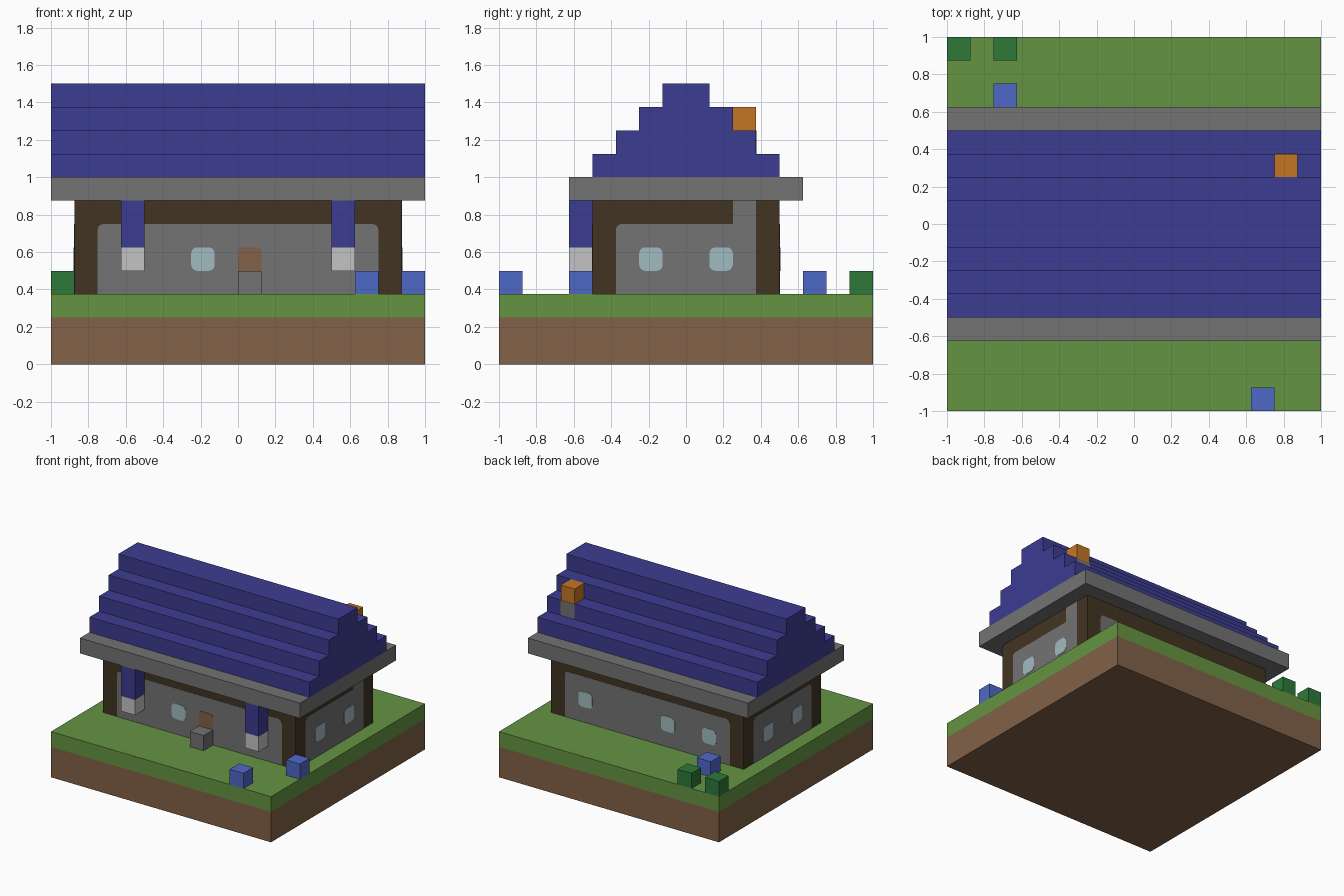
import bpy, bmesh, math
from mathutils import Matrix

if "Cube" in bpy.data.objects:
    bpy.data.objects.remove(bpy.data.objects["Cube"], do_unlink=True)

U = 0.125  # one block


def material(name, r, g, b):
    lin = [c / 12.92 if c <= 0.04045 else ((c + 0.055) / 1.055) ** 2.4
           for c in (r / 255, g / 255, b / 255)] + [1.0]
    m = bpy.data.materials.new(name)
    m.use_nodes = True
    m.diffuse_color = lin
    bsdf = m.node_tree.nodes["Principled BSDF"]
    bsdf.inputs["Base Color"].default_value = lin
    bsdf.inputs["Roughness"].default_value = 0.9
    return m


DIRT = material("dirt brown", 130, 97, 72)
GRASS = material("grass green", 101, 148, 66)
STONE = material("stone grey", 115, 115, 115)
TIMBER = material("dark timber", 66, 52, 34)
ROOF = material("roof blue", 60, 60, 146)
CLOTH = material("pale white", 196, 196, 196)
GLASS = material("window glass", 161, 187, 193)
FLOWER = material("flower blue", 79, 104, 198)
BUSH = material("bush green", 46, 121, 56)
FIRE = material("chimney orange", 197, 118, 36)


def finish(name, bm, mat, matrix=Matrix()):
    bmesh.ops.recalc_face_normals(bm, faces=bm.faces)
    bm.transform(matrix)
    mesh = bpy.data.meshes.new(name)
    bm.to_mesh(mesh)
    bm.free()
    mesh.materials.append(mat)
    ob = bpy.data.objects.new(name, mesh)
    bpy.context.collection.objects.link(ob)
    return ob


def block(name, mat, x, y, z):
    """Box given by its (low, high) range on each axis, in blocks."""
    bm = bmesh.new()
    bmesh.ops.create_cube(bm, size=1)
    for v in bm.verts:
        v.co = [r[0 if c < 0 else 1] * U for r, c in zip((x, y, z), v.co)]
    return finish(name, bm, mat)


def cell(name, mat, x, y, z=3):
    return block(name, mat, (x, x + 1), (y, y + 1), (z, z + 1))


def prism(name, mat, points, depth, matrix):
    """Outline in local XZ, extruded along local -Y."""
    bm = bmesh.new()
    face = bm.faces.new([bm.verts.new((px, 0, pz)) for px, pz in points])
    new = bmesh.ops.extrude_face_region(bm, geom=[face])["geom"]
    bmesh.ops.translate(bm, vec=(0, -depth, 0),
                        verts=[g for g in new if isinstance(g, bmesh.types.BMVert)])
    return finish(name, bm, mat, matrix)


# Side name: turn about z and wall distance in blocks
SIDES = {"front": (0, 4), "right": (90, 7), "back": (180, 4), "left": (-90, 7)}


def plate(name, mat, side, u, z, depth, top=0.25, bottom=0.0):
    """Thin wall plate with rounded top and bottom corners, in blocks."""
    turn, dist = SIDES[side]
    pts = []
    corners = ((u[1], z[1], -1, -1, top, 0), (u[0], z[1], 1, -1, top, 90),
               (u[0], z[0], 1, 1, bottom, 180), (u[1], z[0], -1, 1, bottom, 270))
    for cu, cz, su, sz, r, start in corners:
        if r == 0:
            pts.append((cu * U, cz * U))
            continue
        for i in range(5):
            a = math.radians(start + i * 22.5)
            pts.append(((cu + su * r + r * math.cos(a)) * U,
                        (cz + sz * r + r * math.sin(a)) * U))
    matrix = (Matrix.Rotation(math.radians(turn), 4, "Z")
              @ Matrix.Translation((0, -dist * U, 0)))
    return prism(f"{side}_{name}", mat, pts, depth, matrix)


# Ground
block("dirt_base", DIRT, (-8, 8), (-8, 8), (0, 2))
block("grass_layer", GRASS, (-8, 8), (-8, 8), (2, 3))

# Timber house body with stone wall panels and windows
block("house_body", TIMBER, (-7, 7), (-4, 4), (3, 7))
windows = {"front": (-2,), "right": (-2, 1), "back": (-5, 1, 4), "left": (-2, 1)}
for side, starts in windows.items():
    half = 6 if side in ("front", "back") else 3
    plate("wall_panel", STONE, side, (-half, half), (3, 6), 0.002)
    for i, s in enumerate(starts):
        plate(f"window_{i + 1}", GLASS, side, (s, s + 1), (4, 5), 0.005, bottom=0.25)

# Door and step
plate("door", DIRT, "front", (0, 1), (3, 5), 0.005, top=0.15)
cell("door_step", STONE, 0, -5)

# Eaves slab and stepped roof
block("eaves_slab", STONE, (-8, 8), (-5, 5), (7, 8))
right_edge = []
for i in range(4):
    right_edge += [((4 - i) * U, i * U), ((4 - i) * U, (i + 1) * U)]
outline = right_edge + [(-px, pz) for px, pz in reversed(right_edge)]
prism("stepped_roof", ROOF, outline, 16 * U,
      Matrix.Translation((-8 * U, 0, 8 * U)) @ Matrix.Rotation(math.radians(90), 4, "Z"))

# Chimney: exposed in the side wall and on the back slope
plate("chimney_wall", STONE, "right", (2, 3), (5.6, 7), 0.002, top=0)
block("chimney_shaft", STONE, (6, 7), (2, 3.02), (9, 10))
cell("chimney_top", FIRE, 6, 2, 10)

# Hanging banners under the front eaves
for label, x in (("right", -5), ("left", 4)):
    block(f"{label}_banner", ROOF, (x, x + 1), (-5, -4), (5, 7))
    cell(f"{label}_banner_tip", CLOTH, x, -5, 4)

# Garden
for i, (x, y) in enumerate(((5, -8), (7, -5), (-6, 5))):
    cell(f"flower_{i + 1}", FLOWER, x, y)
for i, x in enumerate((-8, -6)):
    cell(f"bush_{i + 1}", BUSH, x, 7)
